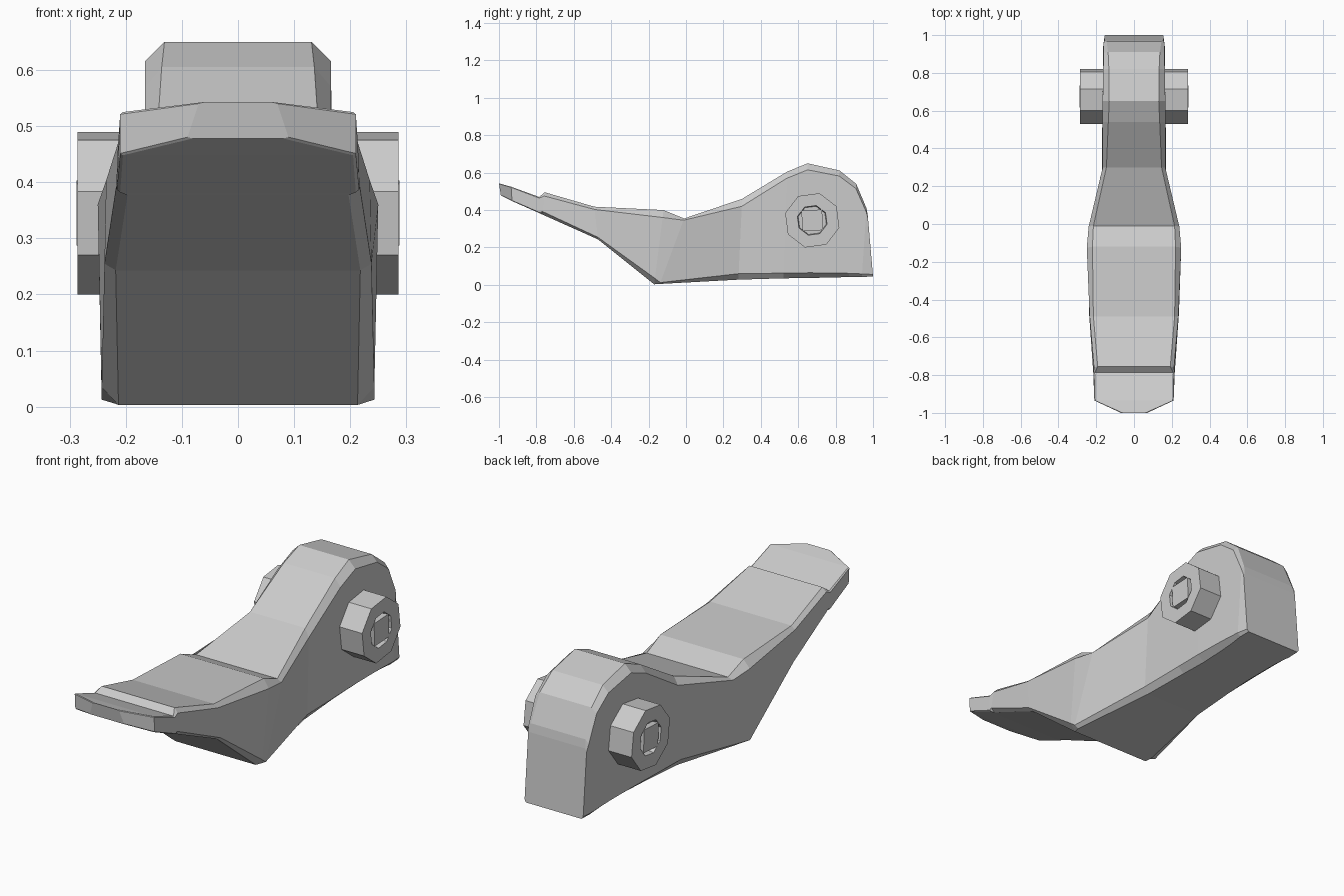
import bpy, bmesh, math
from mathutils import Vector


def finish(name, bm):
    bmesh.ops.recalc_face_normals(bm, faces=bm.faces)
    mesh = bpy.data.meshes.new(name)
    bm.to_mesh(mesh)
    bm.free()
    obj = bpy.data.objects.new(name, mesh)
    bpy.context.collection.objects.link(obj)
    return obj


def loft(name, rings):
    bm = bmesh.new()
    loops = [[bm.verts.new(p) for p in ring] for ring in rings]
    for a, b in zip(loops, loops[1:]):
        for i in range(len(a)):
            j = (i + 1) % len(a)
            bm.faces.new((a[i], a[j], b[j], b[i]))
    bm.faces.new(loops[0])
    bm.faces.new(loops[-1])
    return finish(name, bm)


def section(yb, zb, yt, zt, wb, wt, inset, bevel):
    """Slanted body cross-section from bottom (yb, zb) to top (yt, zt)."""
    bot, top = Vector((0, yb, zb)), Vector((0, yt, zt))
    step = (top - bot).normalized() * bevel
    X = Vector((1, 0, 0))
    half = [bot + X * (wb - inset), bot + step * 0.8 + X * wb,
            top - step + X * wt, top + X * (wt - inset)]
    return half + [Vector((-p.x, p.y, p.z)) for p in reversed(half)]


# Tooth body: flared blade, step, waist and rounded clamp head
sections = [
    (-0.99, 0.478, -1.00, 0.543, 0.09, 0.07, 0.01, 0.003),
    (-0.93, 0.448, -0.935, 0.525, 0.21, 0.21, 0.005, 0.004),
    (-0.78, 0.382, -0.785, 0.47, 0.216, 0.214, 0.006, 0.006),
    (-0.77, 0.377, -0.755, 0.495, 0.217, 0.212, 0.02, 0.02),
    (-0.47, 0.243, -0.49, 0.418, 0.238, 0.235, 0.02, 0.015),
    (-0.17, 0.003, -0.12, 0.40, 0.243, 0.25, 0.03, 0.04),
    (-0.14, 0.005, -0.01, 0.355, 0.243, 0.24, 0.025, 0.01),
    (0.28, 0.028, 0.30, 0.46, 0.17, 0.166, 0.02, 0.04),
    (0.52, 0.035, 0.54, 0.605, 0.168, 0.166, 0.03, 0.035),
    (0.66, 0.037, 0.65, 0.65, 0.167, 0.166, 0.035, 0.035),
    (0.80, 0.04, 0.82, 0.612, 0.165, 0.163, 0.03, 0.03),
    (0.87, 0.042, 0.91, 0.54, 0.164, 0.162, 0.025, 0.025),
    (0.94, 0.043, 0.965, 0.41, 0.163, 0.16, 0.015, 0.02),
    (1.00, 0.044, 0.972, 0.37, 0.155, 0.155, 0.008, 0.015),
]
loft("tooth_body", [section(*s) for s in sections])


# Retaining bolts: octagonal heads with a shallow socket and a square peg
def ngon(side, x, radius, sides, turn):
    return [(side * x,
             0.675 + radius * math.cos(math.radians(turn) + math.tau * i / sides),
             0.345 + radius * math.sin(math.radians(turn) + math.tau * i / sides))
            for i in range(sides)]


for side, label in ((1, "right"), (-1, "left")):
    loft("bolt_head_" + label, [ngon(side, x, r, 8, 75) for x, r in
         ((0.13, 0.15), (0.286, 0.15), (0.286, 0.082), (0.26, 0.078))])
    loft("bolt_peg_" + label, [ngon(side, x, 0.078, 4, 48) for x in (0.25, 0.288)])
